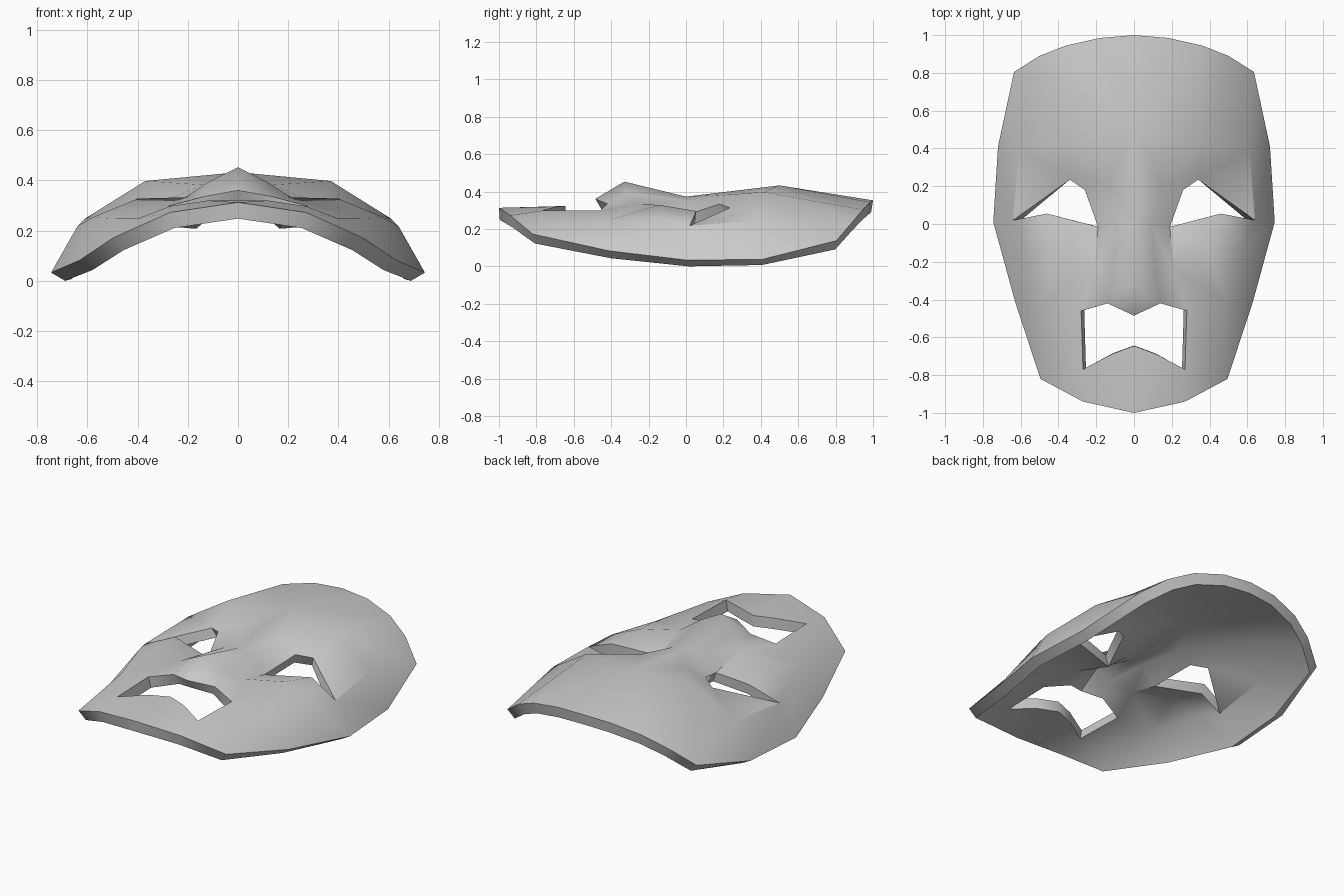
import bpy, math
from mathutils import Vector
from mathutils.geometry import delaunay_2d_cdt

if "Cube" in bpy.data.objects:
    bpy.data.objects.remove(bpy.data.objects["Cube"])

# half outline: brow edge, temple, jaw, chin, then up the centre line past the mouth and nose
outline = [(0, 1, .355), (.18, .985, .345), (.36, .945, .305), (.5, .89, .24),
           (.635, .805, .14), (.72, .41, .04), (.745, .01, .035), (.63, -.41, .085),
           (.495, -.82, .175), (.27, -.94, .275), (0, -1, .315),
           (0, -.645, .325), (.12, -.69, .322), (.27, -.77, .3),
           (.28, -.46, .3), (.14, -.42, .337), (0, -.485, .363),
           (0, -.33, .455), (0, 0, .375), (0, .5, .435)]
# eye opening
eye = [(.19, -.015, .27), (.26, .18, .335), (.34, .235, .315),
       (.64, .02, .22), (.46, .055, .298)]
# forehead, temple, nose and cheek relief points
relief = [(.37, .42, .4), (.61, .4, .25), (.14, .22, .385), (.09, 0, .355),
          (.12, -.31, .395), (.21, -.24, .335), (.4, -.14, .33),
          (.58, -.12, .255), (.49, -.41, .25), (.4, -.78, .25)]
pts = outline + eye + relief
n, m = len(outline), len(eye)


def loop(start, count):
    return [(start + i, start + (i + 1) % count) for i in range(count)]


def inside(p, poly):
    hit = False
    for a, b in zip(poly, poly[1:] + poly[:1]):
        if (a[1] > p.y) != (b[1] > p.y):
            if p.x < a[0] + (p.y - a[1]) * (b[0] - a[0]) / (b[1] - a[1]):
                hit = not hit
    return hit


# creases along the forehead, temple and nose
r = n + m
creases = [(2, r), (r, n + 2), (4, r + 1), (r + 1, n + 3), (r + 3, r + 4)]
vs, _, fs, orig, _, _ = delaunay_2d_cdt(
    [Vector(p[:2]) for p in pts], loop(0, n) + loop(n, m) + creases, [], 0, 1e-5)
verts = [(v.x, v.y, pts[o[0]][2]) for v, o in zip(vs, orig)]
faces = []
for f in fs:
    c = sum((vs[i] for i in f), Vector((0, 0))) / len(f)
    if inside(c, outline) and not inside(c, eye):
        a, b, d = (vs[i] for i in f[:3])
        up = (b - a).cross(d - a) > 0
        faces.append(list(f) if up else list(f)[::-1])

# mask shell: mirrored half, thickened inwards
mesh = bpy.data.meshes.new("mask")
mesh.from_pydata(verts, [], faces)
mask = bpy.data.objects.new("mask", mesh)
bpy.context.collection.objects.link(mask)
mir = mask.modifiers.new("mirror", 'MIRROR')
mir.use_clip = True
sol = mask.modifiers.new("thickness", 'SOLIDIFY')
sol.thickness = .065
sol.offset = -1
bpy.context.view_layer.objects.active = mask
mask.select_set(True)
bpy.ops.object.convert(target='MESH')

# rest on the ground
low = min(v.co.z for v in mask.data.vertices)
for v in mask.data.vertices:
    v.co.z -= low
bpy.ops.object.shade_smooth_by_angle(angle=math.radians(45))
